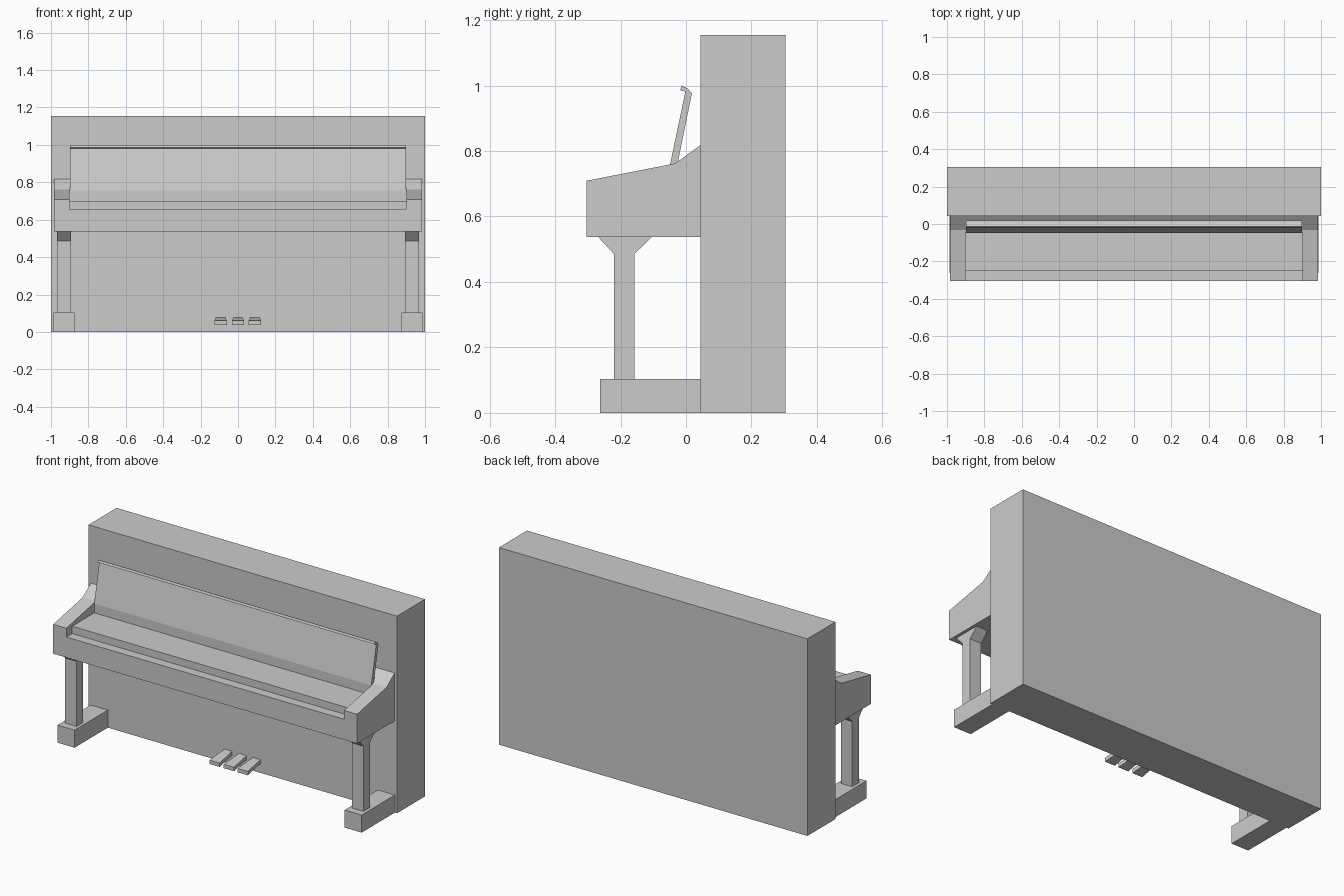
import bpy, bmesh

if "Cube" in bpy.data.objects:
    bpy.data.objects.remove(bpy.data.objects["Cube"])

grey = bpy.data.materials.new("plain grey")
grey.diffuse_color = (0.6, 0.6, 0.6, 1)
grey.use_nodes = True
grey.node_tree.nodes["Principled BSDF"].inputs["Base Color"].default_value = grey.diffuse_color


def finish(name, bm):
    bmesh.ops.recalc_face_normals(bm, faces=bm.faces)
    me = bpy.data.meshes.new(name)
    bm.to_mesh(me)
    bm.free()
    me.materials.append(grey)
    ob = bpy.data.objects.new(name, me)
    bpy.context.collection.objects.link(ob)
    return ob


def extrude_x(name, profile, x0, x1):
    """Extrude a (y, z) side profile from x0 to x1."""
    bm = bmesh.new()
    face = bm.faces.new([bm.verts.new((x0, y, z)) for y, z in profile])
    new = bmesh.ops.extrude_face_region(bm, geom=[face])["geom"]
    verts = [v for v in new if isinstance(v, bmesh.types.BMVert)]
    bmesh.ops.translate(bm, vec=(x1 - x0, 0, 0), verts=verts)
    return finish(name, bm)


def rect(y0, y1, z0, z1):
    return [(y0, z0), (y1, z0), (y1, z1), (y0, z1)]


WALL = 0.044   # front plane of the cabinet

# Tall cabinet
extrude_x("cabinet", rect(WALL, 0.304, 0, 1.155), -1, 1)

# Key bed with front ledge, closed lid and sloped shelf
extrude_x("key_bed", [(-0.304, 0.537), (-0.304, 0.657), (-0.25, 0.657), (-0.25, 0.70),
                      (-0.045, 0.70), (-0.045, 0.758), (-0.033, 0.762),
                      (WALL, 0.818), (WALL, 0.537)], -0.9, 0.9)

# Leaning music desk with a lip along the top
extrude_x("music_desk", [(-0.049, 0.757), (-0.025, 0.765), (0.018, 0.976), (0.006, 0.99),
                         (-0.013, 1.0), (-0.018, 0.986), (-0.002, 0.981)], -0.898, 0.898)

# Cheeks, legs and feet on both sides
for side, s in (("left", -1), ("right", 1)):
    extrude_x(side + "_cheek", [(-0.304, 0.537), (-0.304, 0.709), (-0.033, 0.762),
                                (WALL, 0.818), (WALL, 0.537)], s * 0.9, s * 0.985)
    extrude_x(side + "_leg", [(-0.22, 0.10), (-0.22, 0.485), (-0.268, 0.537), (-0.105, 0.537),
                              (-0.158, 0.485), (-0.158, 0.10)], s * 0.893, s * 0.967)
    extrude_x(side + "_foot", rect(-0.263, WALL, 0, 0.103), s * 0.875, s * 0.986)

# Three pedals, rising and narrowing slightly towards the cabinet
for i, x in enumerate((-0.093, 0, 0.09)):
    ob = extrude_x(f"pedal_{i + 1}", [(-0.085, 0.037), (-0.085, 0.06),
                                      (WALL, 0.077), (WALL, 0.054)], -0.033, 0.033)
    for v in ob.data.vertices:
        if v.co.y > 0:
            v.co.x *= 0.75
    ob.location.x = x
